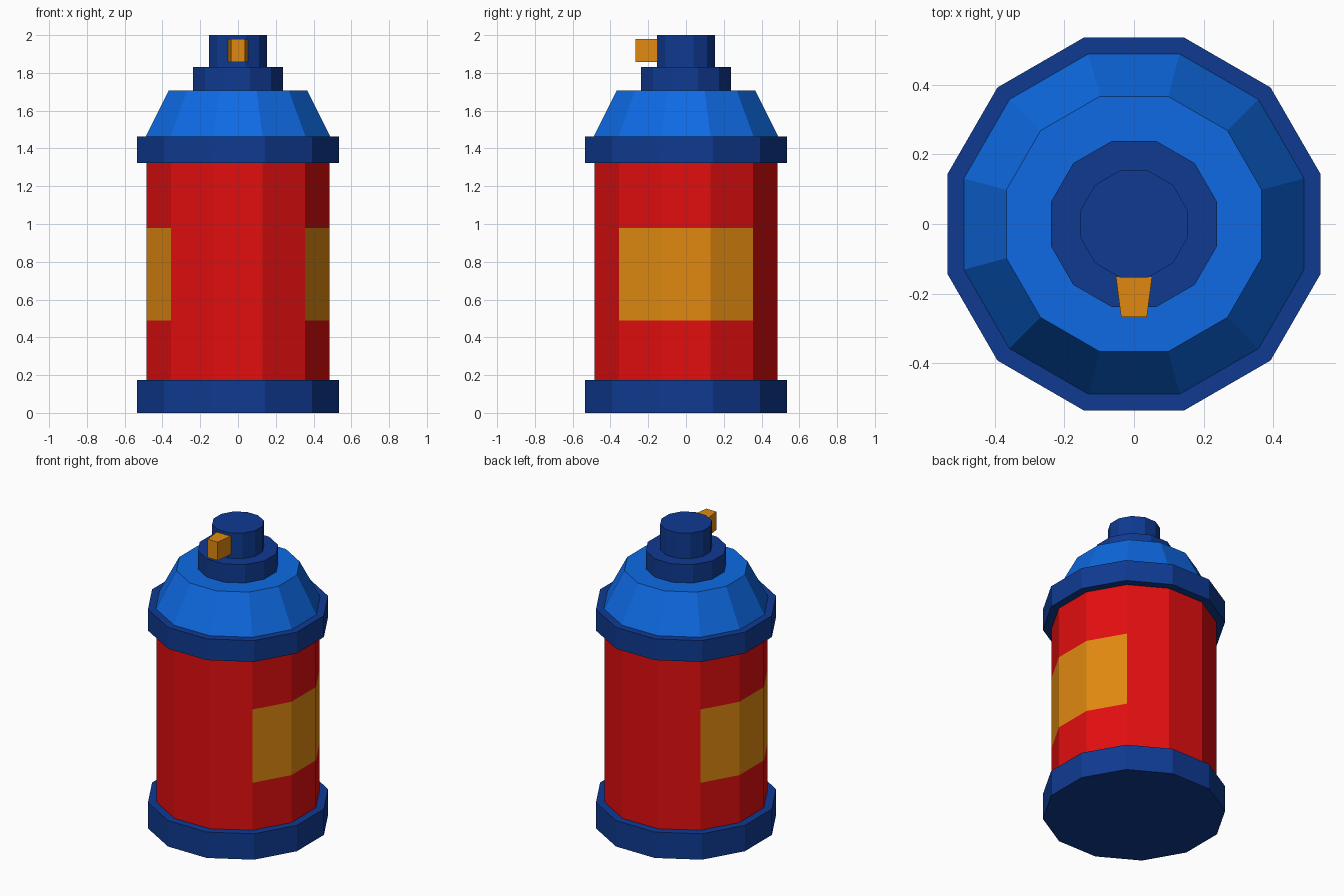
import bpy, bmesh, math

if "Cube" in bpy.data.objects:
    bpy.data.objects.remove(bpy.data.objects["Cube"])

SIDES = 12


def material(name, rgb):
    lin = [(c / 255 / 12.92) if c <= 10 else ((c / 255 + 0.055) / 1.055) ** 2.4 for c in rgb]
    m = bpy.data.materials.new(name)
    m.diffuse_color = (*lin, 1)
    m.use_nodes = True
    m.node_tree.nodes["Principled BSDF"].inputs["Base Color"].default_value = m.diffuse_color
    return m


navy = material("navy blue", (15, 58, 145))
blue = material("bright blue", (14, 106, 228))
red = material("red", (226, 14, 15))
orange = material("orange", (225, 137, 16))


def finish(name, bm, mats):
    bmesh.ops.recalc_face_normals(bm, faces=bm.faces)
    me = bpy.data.meshes.new(name)
    bm.to_mesh(me)
    bm.free()
    for m in mats:
        me.materials.append(m)
    ob = bpy.data.objects.new(name, me)
    bpy.context.collection.objects.link(ob)
    return ob


def turned(name, profile, mats, bottom=False, top=False, rule=None):
    """Twelve-sided turned part; profile is (half width across flats, z)."""
    bm = bmesh.new()
    rings = []
    for w, z in profile:
        r = w / math.cos(math.pi / SIDES)
        angles = [(i + 0.5) * math.tau / SIDES for i in range(SIDES)]
        rings.append([bm.verts.new((r * math.cos(a), r * math.sin(a), z)) for a in angles])
    for lo, hi in zip(rings, rings[1:]):
        for i in range(SIDES):
            j = (i + 1) % SIDES
            bm.faces.new((lo[i], lo[j], hi[j], hi[i]))
    if bottom:
        bm.faces.new(rings[0])
    if top:
        bm.faces.new(rings[-1])
    if rule:
        for f in bm.faces:
            f.material_index = rule(f.calc_center_median())
    return finish(name, bm, mats)


# Can: base rim, body with a label on each side, upper rim, shoulder
turned("base_rim", [(0.535, 0), (0.535, 0.173), (0.485, 0.173)], [navy], bottom=True)
turned("body", [(0.485, 0.173), (0.485, 0.49), (0.485, 0.98), (0.485, 1.322)], [red, orange],
       rule=lambda c: int(0.49 < c.z < 0.98 and abs(c.x) > 0.38))
turned("upper_rim", [(0.485, 1.322), (0.535, 1.322), (0.535, 1.464), (0.488, 1.464)], [navy])
turned("shoulder", [(0.488, 1.464), (0.366, 1.708), (0.238, 1.708)], [blue])

# Valve collar and spray button
turned("collar", [(0.238, 1.708), (0.238, 1.83), (0.153, 1.83)], [navy])
turned("spray_button", [(0.153, 1.83), (0.153, 2.0)], [navy], top=True)

# Nozzle block tapering toward the front
bm = bmesh.new()
bmesh.ops.create_cube(bm, size=1)
for v in bm.verts:
    front = v.co.y < 0
    v.co.x = math.copysign(0.037 if front else 0.052, v.co.x)
    v.co.y = -0.267 if front else -0.15
    v.co.z = 1.98 if v.co.z > 0 else 1.857
finish("nozzle", bm, [orange])
